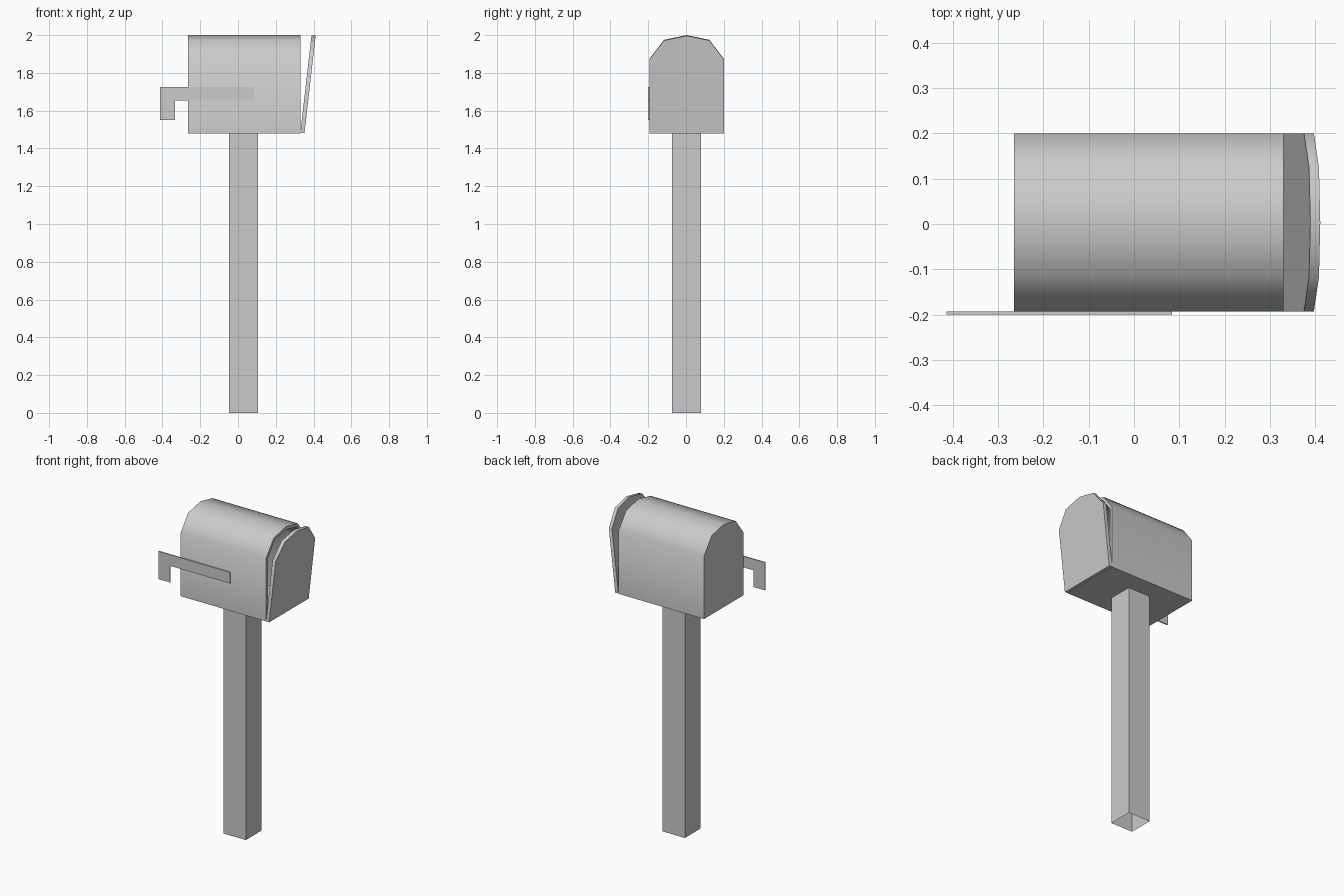
import bpy, bmesh, math
from mathutils import Vector

if "Cube" in bpy.data.objects:
    bpy.data.objects.remove(bpy.data.objects["Cube"])

YC = 0.0035            # centre line of box, door and post
W = 0.1965             # half width of the box
Z0 = 1.48              # underside of the box

# arched cross-section (y, z above the underside)
half = [(W, 0.0), (W, 0.395), (0.12, 0.495)]
ARCH = half + [(0.0, 0.52)] + [(-y, z) for y, z in reversed(half)]


def prism(name, points, offset, caps=(True, True)):
    """Sweep a closed loop of 3D points along offset, with optional end caps."""
    bm = bmesh.new()
    off = Vector(offset)
    a = [bm.verts.new(p) for p in points]
    b = [bm.verts.new(Vector(p) + off) for p in points]
    n = len(a)
    for i in range(n):
        j = (i + 1) % n
        bm.faces.new((a[i], a[j], b[j], b[i]))
    if caps[0]:
        bm.faces.new(list(reversed(a)))
    if caps[1]:
        bm.faces.new(b)
    bmesh.ops.recalc_face_normals(bm, faces=bm.faces)
    me = bpy.data.meshes.new(name)
    bm.to_mesh(me)
    bm.free()
    ob = bpy.data.objects.new(name, me)
    bpy.context.collection.objects.link(ob)
    return ob


def activate(ob):
    bpy.ops.object.select_all(action='DESELECT')
    ob.select_set(True)
    bpy.context.view_layer.objects.active = ob


def smooth(ob):
    activate(ob)
    bpy.ops.object.shade_smooth_by_angle(angle=math.radians(45))


# post: square tube with open ends
post_loop = [(-0.048, -0.074, 0), (0.106, -0.074, 0), (0.106, 0.08, 0), (-0.048, 0.08, 0)]
prism("post", post_loop, (0, 0, Z0), caps=(False, False))

# box: arched shell, closed at the back and open at the door end
box = prism("mailbox_body", [(-0.265, YC + y, Z0 + z) for y, z in ARCH],
            (0.595, 0, 0), caps=(True, False))
shell = box.modifiers.new("shell", 'SOLIDIFY')
shell.thickness = 0.018
shell.offset = -1
shell.use_even_offset = True
activate(box)
bpy.ops.object.modifier_apply(modifier=shell.name)
smooth(box)

# door: arched slab hinged at the bottom and leaning outwards
tilt = math.atan2(0.059, 0.518)
s, c = math.sin(tilt), math.cos(tilt)
door = prism("door", [(0.352 + z * s, YC + y, Z0 + z * c) for y, z in ARCH],
             (-0.022 * c, 0, 0.022 * s))
smooth(door)

# flag: flat L-shaped arm on the front side
flag_outline = [(0.084, 1.725), (-0.413, 1.725), (-0.413, 1.55),
                (-0.333, 1.55), (-0.333, 1.655), (0.084, 1.655)]
prism("flag", [(x, -0.2, z) for x, z in flag_outline], (0, 0.007, 0))
